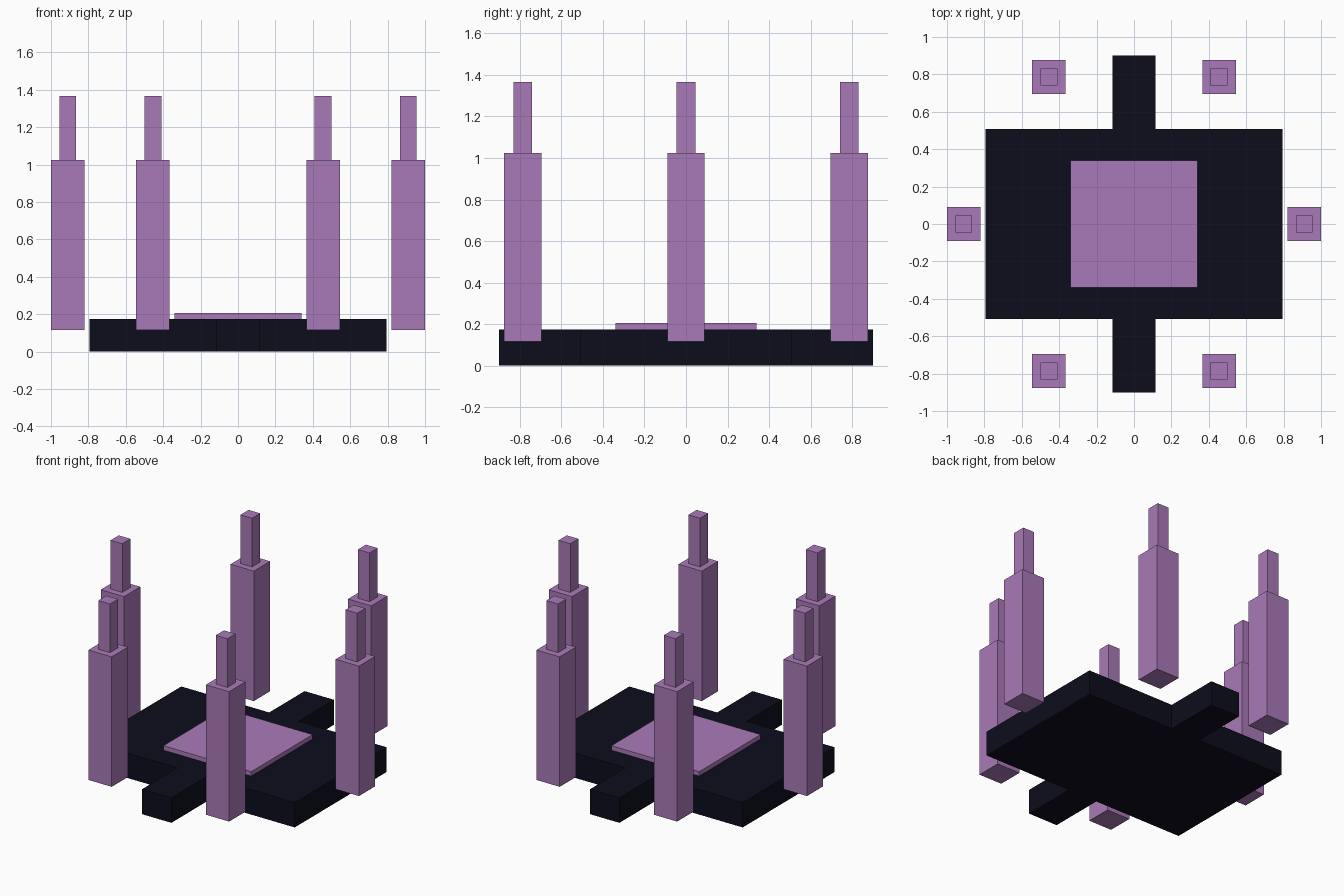
import bpy
import bmesh
from mathutils import Matrix, Vector

cube = bpy.data.objects.get("Cube")
if cube:
    bpy.data.objects.remove(cube, do_unlink=True)


def make_material(name, rgb):
    mat = bpy.data.materials.new(name)
    mat.use_nodes = True
    mat.diffuse_color = (*rgb, 1)
    mat.node_tree.nodes["Principled BSDF"].inputs["Base Color"].default_value = (*rgb, 1)
    return mat


purple = make_material("soft_purple", (0.40, 0.195, 0.48))
navy = make_material("dark_navy", (0.004, 0.004, 0.012))


def finish(bm, name, mat):
    bmesh.ops.recalc_face_normals(bm, faces=bm.faces)
    mesh = bpy.data.meshes.new(name)
    bm.to_mesh(mesh)
    bm.free()
    mesh.materials.append(mat)
    obj = bpy.data.objects.new(name, mesh)
    bpy.context.collection.objects.link(obj)
    return obj


def add_box(name, mat, x, y, half, bottom, top):
    bm = bmesh.new()
    place = Matrix.Translation((x, y, (bottom + top) / 2))
    scale = Matrix.Diagonal((2 * half, 2 * half, top - bottom, 1))
    bmesh.ops.create_cube(bm, size=1, matrix=place @ scale)
    return finish(bm, name, mat)


# Cross-shaped hull: wide body with an arm at the front and back
body_x, body_y, arm_x, arm_y, hull_top = 0.795, 0.508, 0.114, 0.9, 0.174
quarter = [(body_x, body_y), (arm_x, body_y), (arm_x, arm_y)]
outline = quarter + [(-x, y) for x, y in reversed(quarter)]
outline += [(-x, -y) for x, y in outline]
bm = bmesh.new()
base = bm.faces.new([bm.verts.new((x, y, 0)) for x, y in outline])
walls = bmesh.ops.extrude_face_region(bm, geom=[base], use_keep_orig=True)
raised = [v for v in walls["geom"] if isinstance(v, bmesh.types.BMVert)]
bmesh.ops.translate(bm, verts=raised, vec=Vector((0, 0, hull_top)))
finish(bm, "hull", navy)

# Raised square plate on the hull
add_box("top_plate", purple, 0, 0, 0.34, hull_top, 0.205)

# Six floating stepped towers around the hull
towers = {"left": (0.91, 0), "right": (-0.91, 0)}
for side, sx in (("left", 1), ("right", -1)):
    for end, sy in (("front", -1), ("back", 1)):
        towers[f"{end}_{side}"] = (sx * 0.455, sy * 0.786)
for place, (x, y) in towers.items():
    add_box(f"{place}_tower", purple, x, y, 0.09, 0.115, 1.025)
    add_box(f"{place}_tower_tip", purple, x, y, 0.045, 1.025, 1.366)
